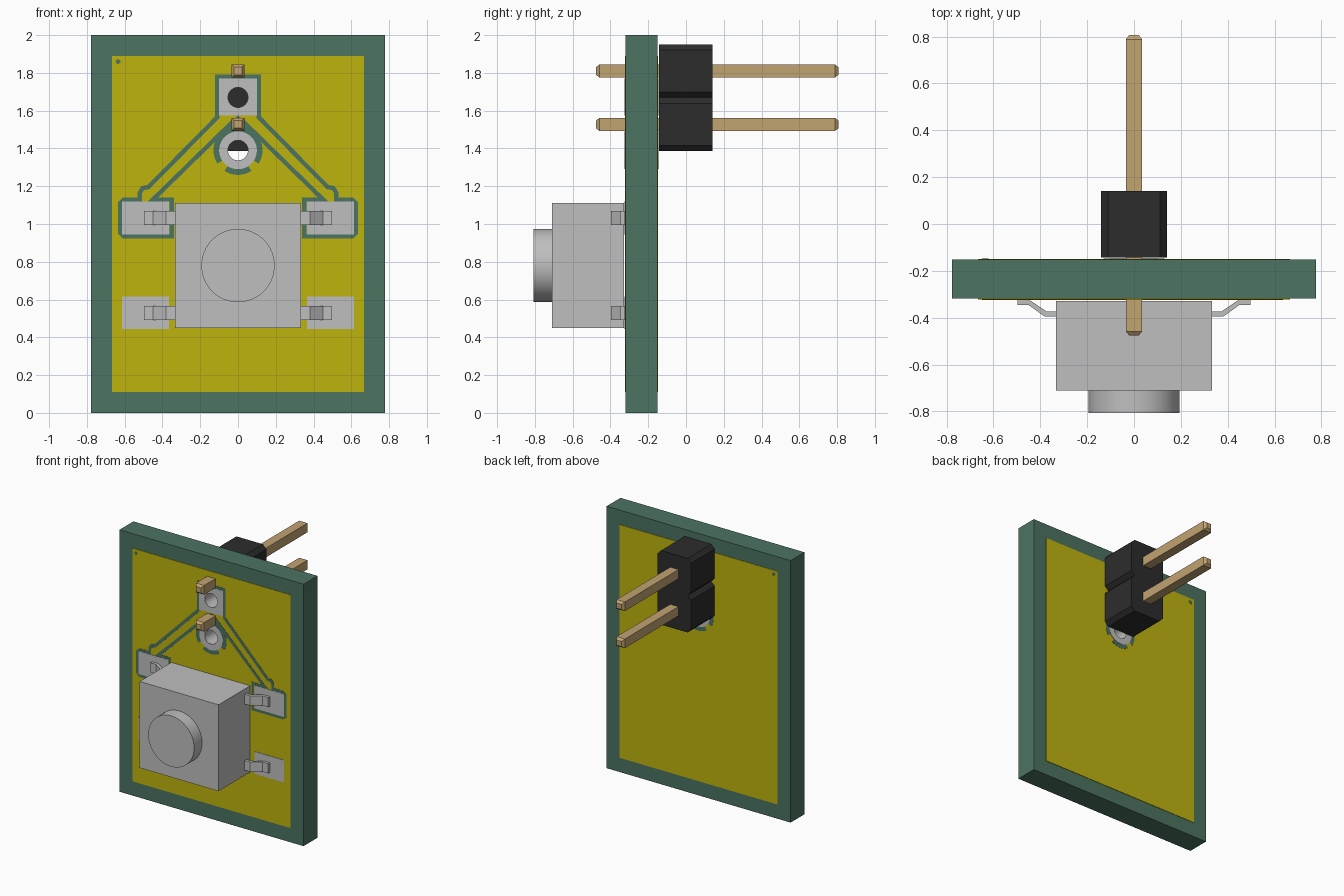
import bpy, bmesh, math
from mathutils import Vector

if "Cube" in bpy.data.objects:
    bpy.data.objects.remove(bpy.data.objects["Cube"])


def material(name, rgb):
    m = bpy.data.materials.new(name)
    lin = [((c / 255 + 0.055) / 1.055) ** 2.4 if c > 10 else c / 255 / 12.92 for c in rgb]
    m.diffuse_color = (*lin, 1)
    m.use_nodes = True
    m.node_tree.nodes["Principled BSDF"].inputs["Base Color"].default_value = m.diffuse_color
    return m


GREEN = material("board green", (76, 115, 97))
YELLOW = material("copper yellow", (191, 179, 14))
GREY = material("metal grey", (191, 191, 191))
BLACK = material("plastic black", (44, 44, 44))
GOLD = material("pin gold", (193, 163, 113))


def finish(name, bm, mat, smooth=False):
    bmesh.ops.recalc_face_normals(bm, faces=bm.faces)
    me = bpy.data.meshes.new(name)
    bm.to_mesh(me)
    bm.free()
    me.materials.append(mat)
    ob = bpy.data.objects.new(name, me)
    bpy.context.collection.objects.link(ob)
    if smooth:
        bpy.ops.object.select_all(action='DESELECT')
        ob.select_set(True)
        bpy.context.view_layer.objects.active = ob
        bpy.ops.object.shade_smooth_by_angle(angle=math.radians(35))
    return ob


def prism(name, polys, a, b, mat, axis='y', smooth=False):
    """Extrude flat outlines from a to b: (x, z) along y, or (x, y) along z."""
    bm = bmesh.new()
    for poly in polys:
        bm.faces.new([bm.verts.new((p, a, q) if axis == 'y' else (p, q, a)) for p, q in poly])
    bmesh.ops.remove_doubles(bm, verts=bm.verts, dist=1e-5)
    ext = bmesh.ops.extrude_face_region(bm, geom=bm.faces[:], use_keep_orig=True)
    move = Vector((0, b - a, 0) if axis == 'y' else (0, 0, b - a))
    bmesh.ops.translate(bm, vec=move, verts=[v for v in ext['geom'] if isinstance(v, bmesh.types.BMVert)])
    return finish(name, bm, mat, smooth)


def rect(x0, x1, z0, z1):
    return [(x0, z0), (x1, z0), (x1, z1), (x0, z1)]


def circle(x, z, r, n=40):
    return [(x + r * math.cos(2 * math.pi * i / n), z + r * math.sin(2 * math.pi * i / n)) for i in range(n)]


def arc(x, z, r0, r1, start=0, end=360, n=40):
    """Ring segment as quads."""
    t = [math.radians(start + (end - start) * i / n) for i in range(n + 1)]
    pt = lambda r, a: (x + r * math.cos(a), z + r * math.sin(a))
    return [[pt(r0, a), pt(r1, a), pt(r1, b), pt(r0, b)] for a, b in zip(t, t[1:])]


def strip(points, w):
    """Mitred line of constant width as quads."""
    p = [Vector(q) for q in points]
    d = [(b - a).normalized() for a, b in zip(p, p[1:])]
    n = [Vector((-v.y, v.x)) for v in d]
    sides = []
    for i, q in enumerate(p):
        n0, n1 = n[max(i - 1, 0)], n[min(i, len(n) - 1)]
        m = (n0 + n1) / (1 + n0.dot(n1)) * w / 2
        sides.append((tuple(q + m), tuple(q - m)))
    return [[a[0], b[0], b[1], a[1]] for a, b in zip(sides, sides[1:])]


FRONT, BACK = -0.319, -0.152
HOLES = (1.67, 1.39)
HOLE_R = 0.055

# Board and copper sheets on both faces
board = prism("board", [rect(-0.777, 0.777, 0, 2)], FRONT, BACK, GREEN)
sheet = [rect(-0.667, 0.667, 0.11, 1.89)]
copper_front = prism("front_copper", sheet, FRONT - 0.003, FRONT, YELLOW)
copper_back = prism("back_copper", sheet, BACK, BACK + 0.003, YELLOW)
square_pads = []

# Pads, thermal gaps and alignment dot on each face
for side, y, s in (("front", FRONT, -1), ("back", BACK, 1)):
    y1, y2, y3 = y + s * 0.003, y + s * 0.0045, y + s * 0.006
    gaps = [q for k in range(4) for q in arc(0, 1.39, 0.095, 0.13, 90 * k - 33, 90 * k + 33, 10)]
    prism(side + "_thermal_gap", gaps, y1, y2, GREEN)
    prism(side + "_round_pad", arc(0, 1.39, HOLE_R, 0.1), y, y3, GREY)
    prism(side + "_dot", [circle(-0.635, 1.86, 0.013, 12)], y1, y2, GREEN)
    square_pads.append(prism(side + "_square_pad", [rect(-0.1, 0.1, 1.575, 1.77)], y, y3, GREY))

# Isolation line around the square pad, the two traces and the upper switch pads
half = [(0.11, 1.78), (0.11, 1.565), (0.475, 1.195), (0.505, 1.19), (0.52, 1.165), (0.52, 1.13),
        (0.605, 1.13), (0.625, 1.11), (0.625, 0.955), (0.605, 0.935), (0.35, 0.935), (0.35, 1.13),
        (0.45, 1.13), (0.02, 1.55)]
loop = [(-x, z) for x, z in reversed(half)] + half
prism("isolation_line", strip(loop, 0.023), FRONT - 0.003, FRONT - 0.0045, GREEN)
prism("isolation_wedge", [[(0, 1.575), (-0.13, 1.445), (0.13, 1.445)]],
      FRONT - 0.003, FRONT - 0.0045, GREEN)

# Drill holes with plated barrels
for target in [board, copper_front, copper_back] + square_pads:
    cutter = prism("drill_cutter", [circle(0, z, HOLE_R) for z in HOLES], -0.4, -0.1, GREY)
    cutter.hide_render = True
    mod = target.modifiers.new("drill", 'BOOLEAN')
    mod.operation, mod.solver, mod.object = 'DIFFERENCE', 'EXACT', cutter
    bpy.context.view_layer.objects.active = target
    bpy.ops.object.modifier_apply(modifier=mod.name)
    bpy.data.objects.remove(cutter)
for z in HOLES:
    prism("hole_barrel", arc(0, z, HOLE_R - 0.002, HOLE_R + 0.003), FRONT - 0.005, BACK + 0.005,
          GREY, smooth=True)

# Switch pads and bent leads
for s in (-1, 1):
    for z0, z1 in ((0.945, 1.12), (0.445, 0.615)):
        prism("switch_pad", [rect(*sorted((s * 0.365, s * 0.615)), z0, z1)], FRONT, FRONT - 0.006, GREY)
    for z in (1.033, 0.528):
        profile = [(0.32, -0.373), (0.374, -0.373), (0.445, -0.325), (0.497, -0.325),
                   (0.497, -0.346), (0.45, -0.346), (0.38, -0.396), (0.32, -0.396)]
        prism("switch_lead", [[(s * x, y) for x, y in profile]], z - 0.037, z + 0.037, GREY, axis='z')

# Push switch
prism("switch_body", [rect(-0.333, 0.333, 0.45, 1.11)], -0.71, -0.329, GREY)
prism("switch_button", [circle(0, 0.78, 0.194, 64)], -0.807, -0.705, GREY, smooth=True)

# Header blocks with chamfered corners, and square pins with tapered tips
h, c = 0.1415, 0.112
for z in (1.527, 1.81):
    octagon = [(-h, -c), (-c, -h), (c, -h), (h, -c), (h, c), (c, h), (-c, h), (-h, c)]
    prism("header_block", [[(x, z + v) for x, v in octagon]], -0.143, 0.141, BLACK)

    bm = bmesh.new()
    rings = []
    for y, r in ((-0.477, 0.02), (-0.458, 0.035), (0.788, 0.035), (0.807, 0.02)):
        rings.append([bm.verts.new((x, y, v)) for x, v in rect(-r, r, z - r, z + r)])
    for a, b in zip(rings, rings[1:]):
        for i in range(4):
            bm.faces.new((a[i], a[(i + 1) % 4], b[(i + 1) % 4], b[i]))
    bm.faces.new(rings[0])
    bm.faces.new(rings[-1])
    finish("header_pin", bm, GOLD)
